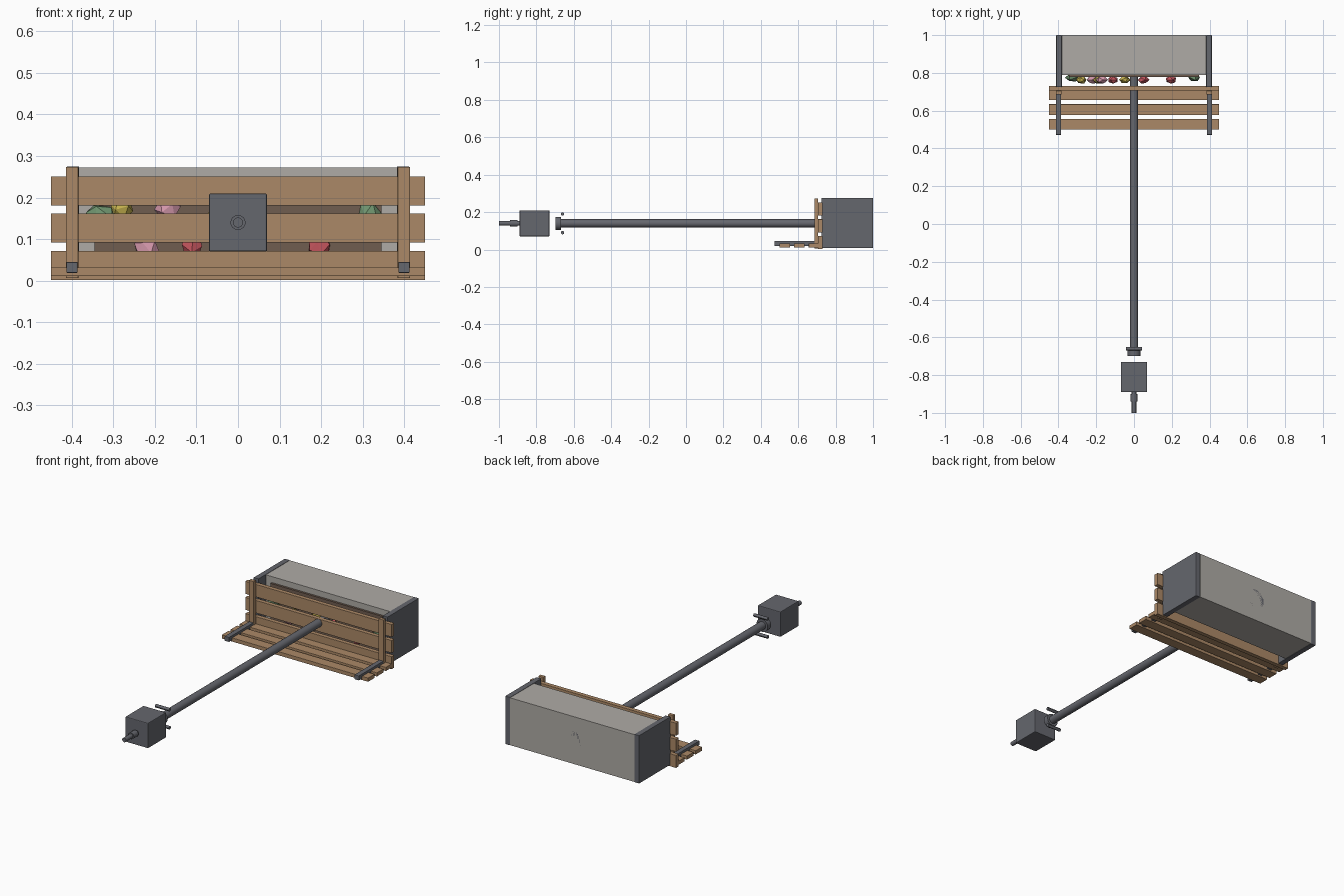
import bpy, random
from math import pi
from mathutils import Vector

if "Cube" in bpy.data.objects:
    bpy.data.objects.remove(bpy.data.objects["Cube"])

random.seed(4)


def material(name, rgb):
    m = bpy.data.materials.new(name)
    m.diffuse_color = (*rgb, 1)
    m.use_nodes = True
    m.node_tree.nodes["Principled BSDF"].inputs["Base Color"].default_value = m.diffuse_color
    return m


WOOD = material("wood", (0.41, 0.25, 0.135))
METAL = material("dark_metal", (0.13, 0.135, 0.155))
STONE = material("concrete", (0.43, 0.41, 0.38))
SOIL = material("soil", (0.16, 0.11, 0.08))
RED = material("red_petals", (0.55, 0.09, 0.11))
PINK = material("pink_petals", (0.68, 0.32, 0.42))
YELLOW = material("yellow_petals", (0.58, 0.46, 0.08))
GREEN = material("leaf_green", (0.16, 0.30, 0.16))


def box(name, x, y, z, mat, bevel=0.0):
    """Box from (min, max) ranges on each axis."""
    bpy.ops.mesh.primitive_cube_add(size=1, location=[(a + b) / 2 for a, b in (x, y, z)])
    o = bpy.context.object
    o.name = name
    o.scale = [b - a for a, b in (x, y, z)]
    bpy.ops.object.transform_apply(location=False, rotation=False, scale=True)
    o.data.materials.append(mat)
    if bevel:
        b = o.modifiers.new("bevel", "BEVEL")
        b.width, b.segments = bevel, 2
    return o


def rod(name, start, end, r, mat, sides=24):
    """Cylinder between two points."""
    a, b = Vector(start), Vector(end)
    bpy.ops.mesh.primitive_cylinder_add(vertices=sides, radius=r, depth=(b - a).length,
                                        location=(a + b) / 2)
    o = bpy.context.object
    o.name = name
    o.rotation_euler = (b - a).to_track_quat("Z", "Y").to_euler()
    o.data.materials.append(mat)
    bpy.ops.object.shade_smooth_by_angle(angle=pi / 6)
    return o


def clump(name, loc, size, mat):
    """Low-poly flower or leaf clump."""
    bpy.ops.mesh.primitive_ico_sphere_add(subdivisions=1, radius=1, location=loc)
    o = bpy.context.object
    o.name = name
    o.scale = size
    o.rotation_euler = (0, random.uniform(0, pi), 0)
    for v in o.data.vertices:
        v.co *= random.uniform(0.88, 1.08)
    o.data.materials.append(mat)


ZC = 0.14  # axis height of the post

# Planter: concrete body, metal end panels, soil
box("planter_body", (-0.382, 0.382), (0.79, 1.0), (0.01, 0.273), STONE)
box("planter_soil", (-0.345, 0.345), (0.778, 0.80), (0.04, 0.24), SOIL)
for s, side in ((-1, "left"), (1, "right")):
    xs = sorted((s * 0.382, s * 0.412))
    box(f"planter_end_{side}", xs, (0.725, 1.0), (0.008, 0.275), METAL, 0.002)

# Flowers and leaves
flowers = [(-0.28, 0.175, YELLOW), (-0.17, 0.175, PINK), (-0.22, 0.08, PINK),
           (-0.11, 0.085, RED), (-0.05, 0.15, YELLOW), (0.05, 0.12, RED),
           (0.195, 0.08, RED), (-0.19, 0.12, YELLOW)]
for i, (x, z, m) in enumerate(flowers):
    clump(f"flower_{i}", (x, 0.763, z), (0.031, 0.022, 0.031), m)
for x, z in ((-0.325, 0.15), (0.32, 0.15)):
    clump("leaves", (x, 0.775, z), (0.045, 0.024, 0.032), GREEN)

# Bench: long slats in two panels
for i, z in enumerate((0.002, 0.092, 0.181)):
    box(f"long_slat_{i}", (-0.45, 0.45), (0.706, 0.73), (z, z + 0.07), WOOD, 0.001)
for i, y in enumerate((0.50, 0.577, 0.656)):
    box(f"short_slat_{i}", (-0.45, 0.45), (y, y + 0.057), (0.011, 0.032), WOOD, 0.001)

# Bench: wooden battens and metal arms on both sides
for s, side in ((-1, "left"), (1, "right")):
    xb = sorted((s * 0.384, s * 0.414))
    box(f"batten_{side}", xb, (0.686, 0.706), (0.006, 0.274), WOOD, 0.002)
    xa = sorted((s * 0.386, s * 0.413))
    box(f"arm_{side}", xa, (0.472, 0.706), (0.019, 0.045), METAL, 0.002)

# Post with base disc and end collar
rod("post", (0, -0.67, ZC), (0, 0.99, ZC), 0.022, METAL)
rod("post_base", (0, 0.80, ZC), (0, 1.0, ZC), 0.055, METAL)
rod("post_collar", (0, -0.698, ZC), (0, -0.668, ZC), 0.035, METAL)
for z in (ZC - 0.05, ZC + 0.05):
    rod("cross_bar", (-0.043, -0.66, z), (0.043, -0.66, z), 0.009, METAL, 12)

# Lamp head and finial
box("lamp_head", (-0.07, 0.07), (-0.89, -0.73), (0.07, 0.21), METAL, 0.004)
rod("finial_stem", (0, -1.0, ZC), (0, -0.88, ZC), 0.012, METAL)
rod("finial_ring", (0, -0.94, ZC), (0, -0.90, ZC), 0.018, METAL)
